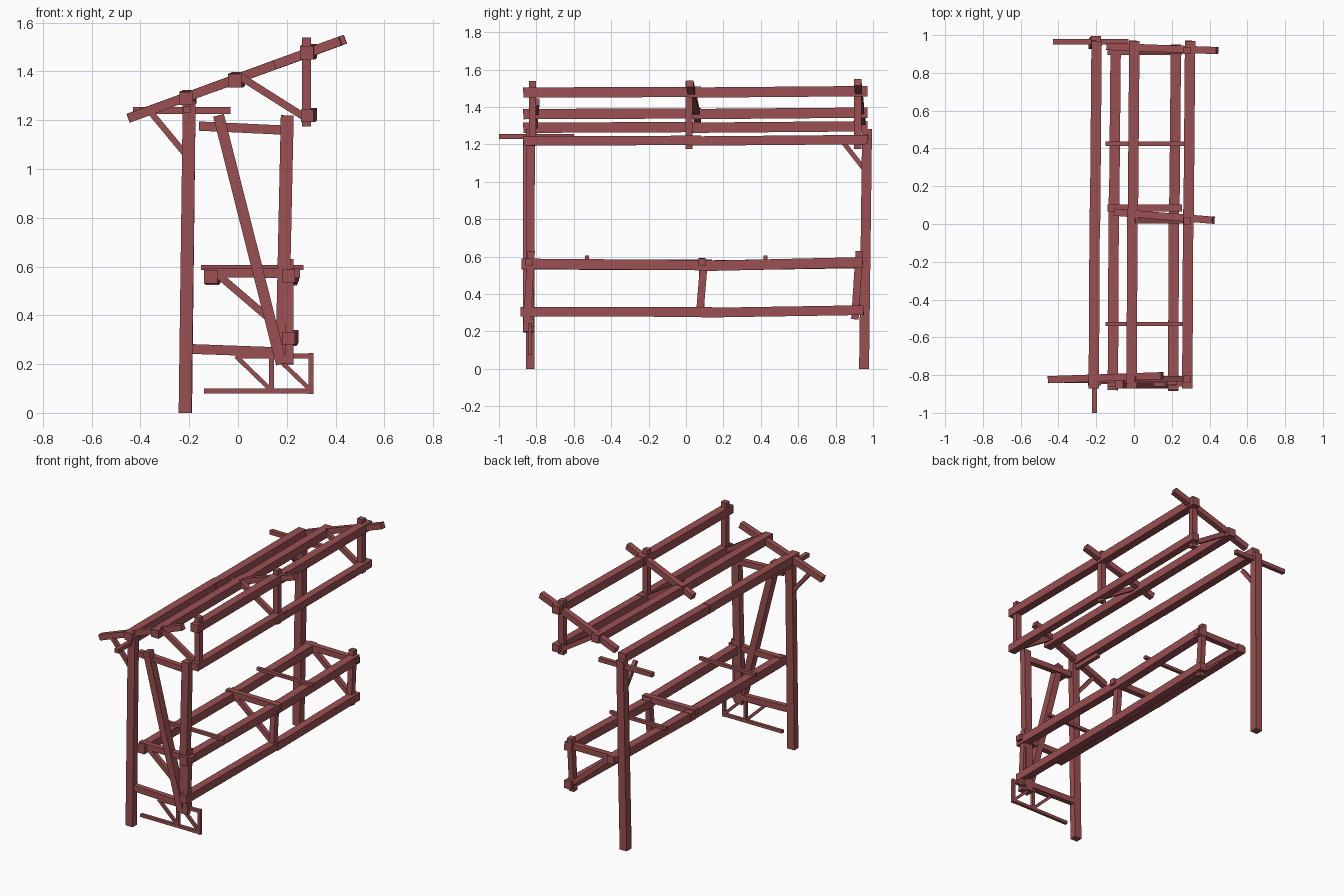
import bpy
from mathutils import Vector, Matrix

cube = bpy.data.objects.get("Cube")
if cube:
    bpy.data.objects.remove(cube, do_unlink=True)

wood = bpy.data.materials.new("red_brown_wood")
wood.use_nodes = True
colour = (0.33, 0.08, 0.085, 1)
wood.diffuse_color = colour
wood.node_tree.nodes["Principled BSDF"].inputs["Base Color"].default_value = colour


def beam(name, start, end, width=0.05, depth=None):
    """Square-cut timber from start to end; width is sideways, depth is across."""
    a, b = Vector(start), Vector(end)
    along = (b - a).normalized()
    ref = Vector((0, 1, 0)) if abs(along.z) > 0.8 else Vector((0, 0, 1))
    side = along.cross(ref).normalized()
    up = side.cross(along)
    size = ((b - a).length / 2, width / 2, (depth or width) / 2)
    corners = [(x, y, z) for x in (-1, 1) for y in (-1, 1) for z in (-1, 1)]
    verts = [(a + b) / 2 + along * x * size[0] + side * y * size[1] + up * z * size[2]
             for x, y, z in corners]
    faces = [(0, 1, 3, 2), (4, 6, 7, 5), (0, 4, 5, 1),
             (2, 3, 7, 6), (0, 2, 6, 4), (1, 5, 7, 3)]
    mesh = bpy.data.meshes.new(name)
    mesh.from_pydata(verts, [], faces)
    mesh.materials.append(wood)
    obj = bpy.data.objects.new(name, mesh)
    bpy.context.collection.objects.link(obj)
    return obj


def long_rail(name, x, z, y0, mid, y1, sag=0.0, width=0.055):
    """Lengthwise rail made of two overlapping, slightly offset halves."""
    beam(name + "_front", (x - 0.005, y0, z - 0.004), (x, mid + 0.03, z - sag), width)
    beam(name + "_back", (x + 0.002, mid - 0.03, z - sag - 0.004), (x + 0.01, y1, z + 0.004), width)


# Tall posts
beam("front_post", (-0.217, -0.832, 0), (-0.2, -0.832, 1.28), 0.053, 0.045)
beam("back_post", (-0.215, 0.952, 0), (-0.2, 0.968, 1.283), 0.053)

# Roof rails
long_rail("eave_rail", -0.208, 1.293, -0.87, 0.05, 0.97)
long_rail("middle_roof_rail", -0.008, 1.366, -0.87, 0.05, 0.97)
long_rail("ridge_rail", 0.287, 1.481, -0.87, 0.05, 0.97)
long_rail("hanging_rail", 0.289, 1.222, -0.87, 0.05, 0.97, width=0.05)

# Sloping rafters, each with its hanger and brace
slope = 0.364
rafters = (("front", -0.45, 0.15, -0.824, -0.803, -0.82, 1.21),
           ("middle", -0.10, 0.42, 0.062, 0.02, 0.017, 1.175),
           ("back", -0.14, 0.44, 0.94, 0.918, 0.918, 1.175))
for name, x0, x1, y0, y1, y, low in rafters:
    beam(name + "_rafter", (x0, y0, 1.372 + slope * x0), (x1, y1, 1.372 + slope * x1), 0.038)
    beam(name + "_hanger", (0.281, y, low), (0.281, y, 1.54), 0.038)
    beam(name + "_roof_brace", (0.0, y, 1.385), (0.285, y, 1.205), 0.03)

# Small arms and braces at the post heads
beam("front_arm", (-0.209, -1.0, 1.243), (-0.209, -0.6, 1.243), 0.028)
beam("back_arm", (-0.43, 0.965, 1.24), (-0.03, 0.965, 1.24), 0.028)
beam("front_post_brace", (-0.36, -0.83, 1.235), (-0.215, -0.83, 1.06), 0.025)
beam("back_post_brace", (-0.205, 0.83, 1.225), (-0.205, 0.955, 1.065), 0.025)

# Front end frame
beam("frame_post", (0.18, -0.835, 0.2), (0.202, -0.83, 1.22), 0.053, 0.045)
beam("frame_diagonal", (0.178, -0.845, 0.2), (-0.08, -0.845, 1.22), 0.045, 0.053)
beam("frame_top_tie", (-0.16, -0.825, 1.176), (0.2, -0.825, 1.159), 0.035, 0.038)
beam("frame_bottom_tie", (-0.19, -0.83, 0.262), (0.225, -0.83, 0.247), 0.035, 0.04)

# Bench rails
long_rail("inner_bench_rail", -0.107, 0.562, -0.88, 0.11, 0.945, 0.006)
long_rail("outer_bench_rail", 0.212, 0.566, -0.88, 0.11, 0.945, 0.012)
long_rail("lower_bench_rail", 0.212, 0.31, -0.885, 0.11, 0.95, 0.006, 0.052)

# Bench crosspieces, uprights and braces
for name, y, low, high in (("front", -0.84, 0.2, 0.63),
                           ("middle", 0.085, 0.29, 0.58),
                           ("back", 0.915, 0.265, 0.63)):
    beam(name + "_bench_tie", (-0.14, y, 0.575), (0.255, y, 0.572), 0.038)
    beam(name + "_bench_upright", (0.21, y - 0.012, low), (0.21, y + 0.012, high), 0.036, 0.04)
    beam(name + "_bench_brace", (-0.08, y, 0.565), (0.2, y, 0.325), 0.03)
for name, y in (("front", -0.53), ("back", 0.425)):
    beam(name + "_bench_slat", (-0.152, y, 0.596), (0.268, y, 0.596), 0.022, 0.02)

# Small hanging step at the front
y = -0.835
beam("step_bottom_bar", (-0.14, y, 0.09), (0.305, y, 0.09), 0.02)
beam("step_top_bar", (-0.01, y, 0.233), (0.31, y, 0.233), 0.02)
for name, x, low, high in (("inner", 0.137, 0.085, 0.235), ("outer", 0.299, 0.078, 0.245)):
    beam(name + "_step_upright", (x, y, low), (x, y, high), 0.02)
    beam(name + "_step_brace", (x - 0.145, y, 0.232), (x, y, 0.092), 0.018)
